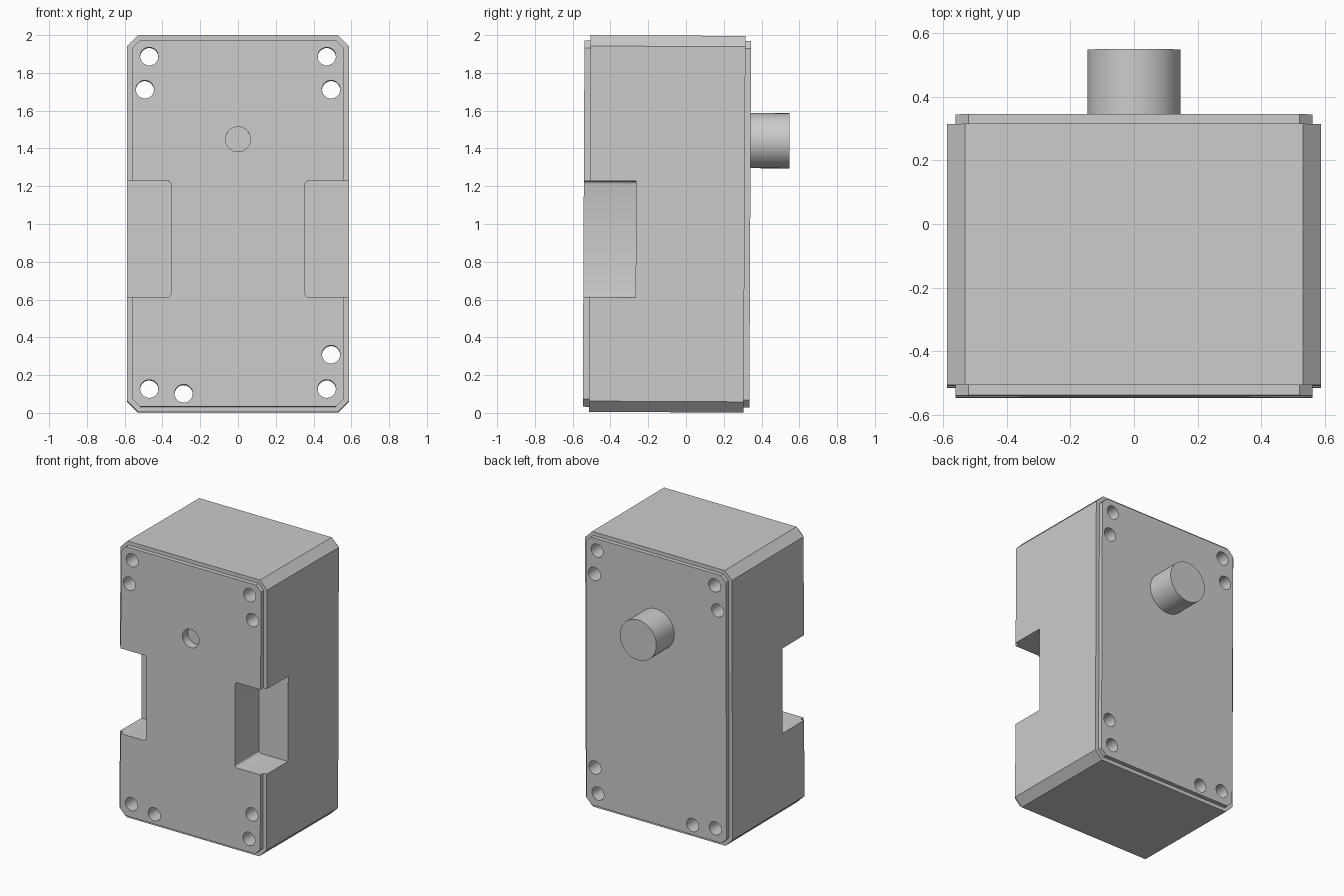
import bpy, bmesh, math
from mathutils import Matrix, Vector

cube = bpy.data.objects.get("Cube")
if cube:
    bpy.data.objects.remove(cube, do_unlink=True)

grey = bpy.data.materials.new("plain_grey")
grey.use_nodes = True
color = (0.6, 0.6, 0.6, 1)
grey.diffuse_color = color
grey.node_tree.nodes["Principled BSDF"].inputs["Base Color"].default_value = color

# The whole model leans back very slightly
PIVOT = Vector((0, 0, 1))
LEAN = Matrix.Translation(PIVOT) @ Matrix.Rotation(-0.0047, 4, 'X') @ Matrix.Translation(-PIVOT)


def add_object(name, bm):
    bmesh.ops.recalc_face_normals(bm, faces=bm.faces)
    mesh = bpy.data.meshes.new(name)
    bm.to_mesh(mesh)
    bm.free()
    mesh.materials.append(grey)
    obj = bpy.data.objects.new(name, mesh)
    bpy.context.collection.objects.link(obj)
    return obj


def chamfered_loop(bm, y, half_x, half_z, cut):
    """Rectangle with cut corners, centred at mid height."""
    points = []
    for sx, sz in ((1, 1), (-1, 1), (-1, -1), (1, -1)):
        pair = [(sx * half_x, sz * (half_z - cut)), (sx * (half_x - cut), sz * half_z)]
        points += pair if sx * sz > 0 else pair[::-1]
    return [bm.verts.new((x, y, 1 + z)) for x, z in points]


def loft(bm, loops):
    bm.faces.new(loops[0])
    bm.faces.new(loops[-1])
    for a, b in zip(loops, loops[1:]):
        for i in range(len(a)):
            j = (i + 1) % len(a)
            bm.faces.new((a[i], a[j], b[j], b[i]))


def rod(bm, x, z, y0, y1, radius, segments):
    turn = Matrix.Translation((x, (y0 + y1) / 2, z)) @ Matrix.Rotation(math.pi / 2, 4, 'X')
    bmesh.ops.create_cone(bm, cap_ends=True, segments=segments, radius1=radius,
                          radius2=radius, depth=y1 - y0, matrix=turn)


def carve(target, bm):
    cutter = add_object("cutter", bm)
    cutter.hide_render = True
    mod = target.modifiers.new("cut", 'BOOLEAN')
    mod.operation = 'DIFFERENCE'
    mod.solver = 'EXACT'
    mod.object = cutter
    bpy.context.view_layer.objects.active = target
    bpy.ops.object.modifier_apply(modifier=mod.name)
    bpy.data.objects.remove(cutter, do_unlink=True)


# Case: chamfered block with a stepped lip on front and back
WIDE, NARROW = (0.587, 0.997, 0.057), (0.56, 0.97, 0.04)
bm = bmesh.new()
loft(bm, [chamfered_loop(bm, y, *size) for y, size in
          ((-0.542, NARROW), (-0.51, NARROW), (-0.51, WIDE),
           (0.31, WIDE), (0.31, NARROW), (0.34, NARROW))])
case = add_object("case", bm)

# Side notches with softened inner corners
for side in (-1, 1):
    bm = bmesh.new()
    bmesh.ops.create_cube(bm, size=1, matrix=Matrix.Translation((side * 0.555, -0.465, 0.918))
                          @ Matrix.Diagonal((0.4, 0.4, 0.615, 1)))
    inner = [e for e in bm.edges if all(abs(v.co.x) < 0.4 for v in e.verts)
             and abs(e.verts[0].co.y - e.verts[1].co.y) > 0.1]
    bmesh.ops.bevel(bm, geom=inner, offset=0.018, segments=3, profile=0.5, affect='EDGES')
    carve(case, bm)

# Mounting holes through the case, and a shallow blind hole in the front
bm = bmesh.new()
for x, z in ((-0.47, 1.885), (0.47, 1.885), (-0.493, 1.71), (0.493, 1.71),
             (-0.47, 0.125), (0.47, 0.125), (0.493, 0.307), (-0.288, 0.1)):
    rod(bm, x, z, -0.7, 0.7, 0.048, 32)
rod(bm, 0, 1.446, -0.7, -0.48, 0.066, 32)
carve(case, bm)

# Round stub on the back
bm = bmesh.new()
rod(bm, 0, 1.443, 0.33, 0.546, 0.146, 48)
stub = add_object("back_stub", bm)

for obj in (case, stub):
    obj.data.transform(LEAN)
    bpy.ops.object.select_all(action='DESELECT')
    obj.select_set(True)
    bpy.context.view_layer.objects.active = obj
    bpy.ops.object.shade_smooth_by_angle(angle=math.radians(30))
